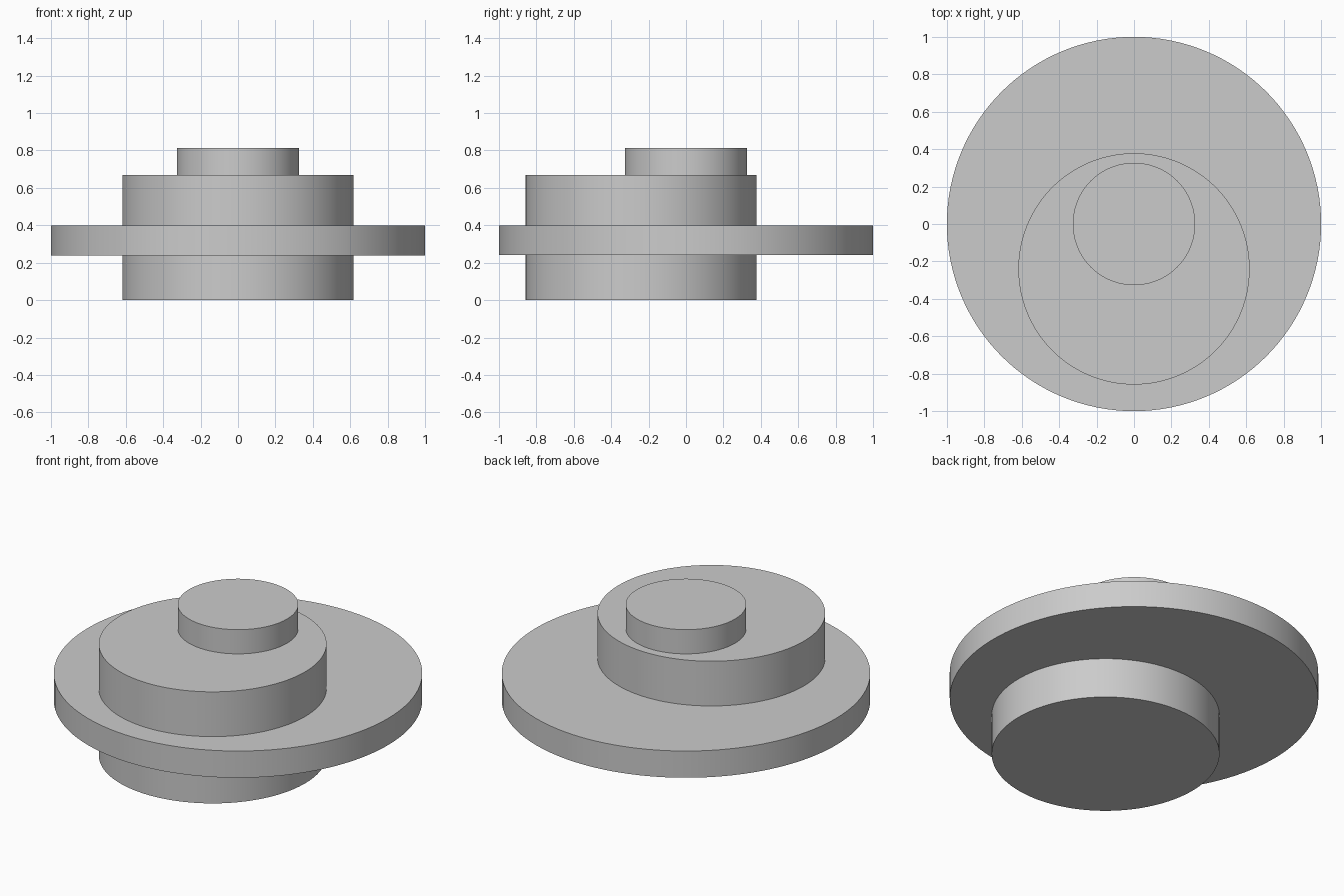
import bpy
import math

if "Cube" in bpy.data.objects:
    bpy.data.objects.remove(bpy.data.objects["Cube"])


def disc(name, radius, y, z0, z1):
    """Upright smooth-sided cylinder between two heights."""
    bpy.ops.mesh.primitive_cylinder_add(
        vertices=128, radius=radius, depth=z1 - z0,
        location=(0, y, (z0 + z1) / 2))
    obj = bpy.context.object
    obj.name = name
    bpy.ops.object.shade_smooth_by_angle(angle=math.radians(30))
    return obj


# Wide centred flange
disc("flange", 1.0, 0, 0.24, 0.40)
# Off-centre hub passing through the flange
disc("eccentric_hub", 0.618, -0.24, 0.0, 0.668)
# Small centred boss, seated slightly into the hub
disc("top_boss", 0.327, 0, 0.64, 0.813)
